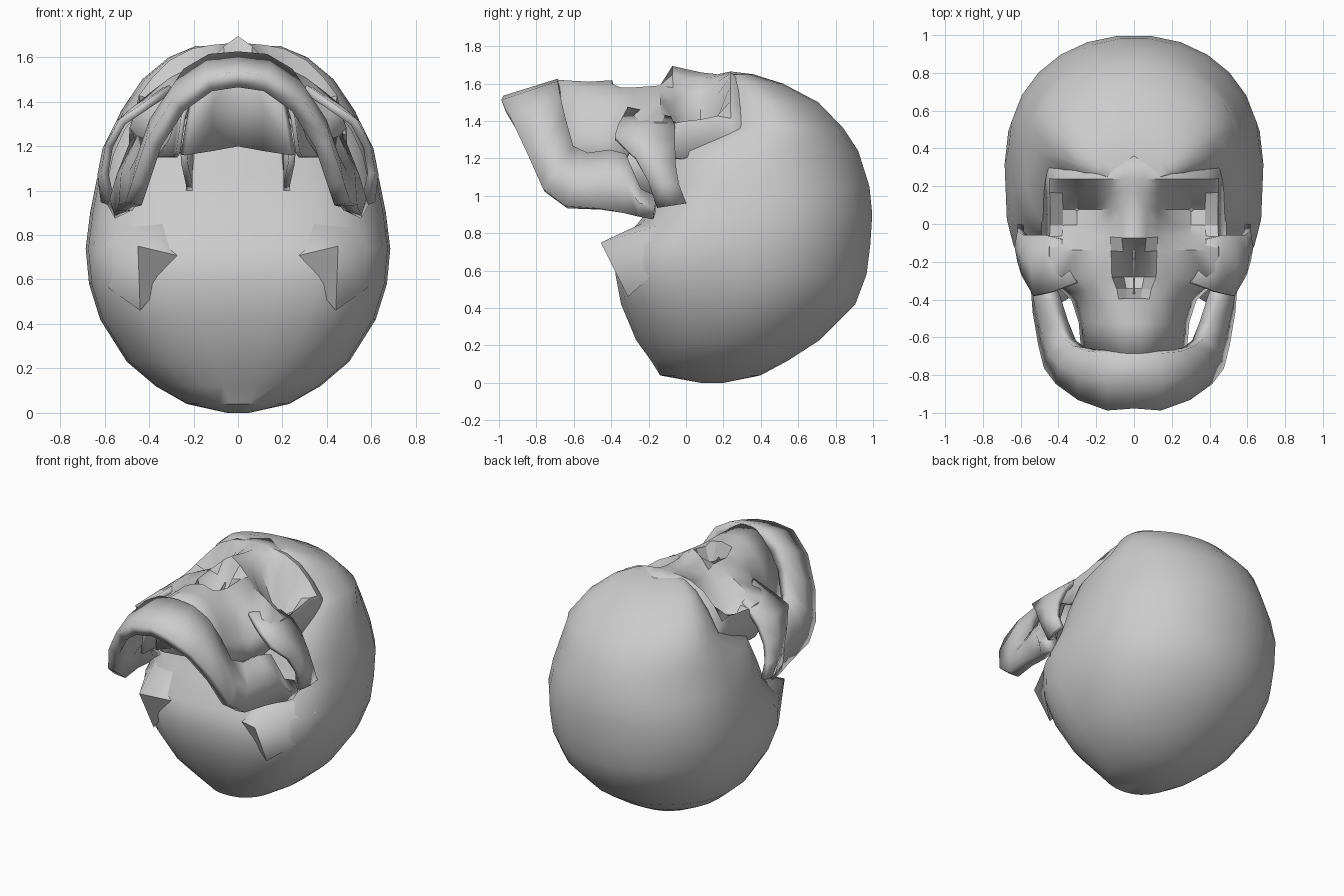
import bpy, bmesh, math
from mathutils import Vector

bone = bpy.data.materials.new("bone_grey")
bone.diffuse_color = (0.6, 0.6, 0.6, 1)


def finish(name, bm, mirror=False, thickness=0, angle=35):
    """Turn a bmesh into a shaded object, optionally mirrored and thickened."""
    if not thickness:
        bmesh.ops.recalc_face_normals(bm, faces=bm.faces)
    me = bpy.data.meshes.new(name)
    bm.to_mesh(me)
    bm.free()
    me.materials.append(bone)
    ob = bpy.data.objects.new(name, me)
    bpy.context.collection.objects.link(ob)
    bpy.ops.object.select_all(action='DESELECT')
    ob.select_set(True)
    bpy.context.view_layer.objects.active = ob
    bpy.ops.object.shade_smooth_by_angle(angle=math.radians(angle))
    if mirror:
        m = ob.modifiers.new("mirror", 'MIRROR')
        m.use_clip = True
        m.merge_threshold = 0.002
    if thickness:
        s = ob.modifiers.new("thickness", 'SOLIDIFY')
        s.thickness = thickness
        s.offset = 0
    return ob


def grid(rows, closed=False):
    """Skin rows of points with quads."""
    bm = bmesh.new()
    vs = [[bm.verts.new(p) for p in r] for r in rows]
    for a, b in zip(vs, vs[1:]):
        n = len(a)
        for i in range(n if closed else n - 1):
            j = (i + 1) % n
            bm.faces.new((a[i], a[j], b[j], b[i]))
    if closed:
        bm.faces.new(vs[0])
        bm.faces.new(vs[-1])
    return bm


def ribbon(name, stations, bulge, thickness):
    """Curved strip between two edges, with an outward bulge halfway."""
    rows = []
    for up, low in stations:
        u, l = Vector(up), Vector(low)
        mid = (u + l) / 2
        mid.x += bulge * min(1, mid.x / 0.35)
        rows.append([u, mid, l])
    return finish(name, grid(rows), True, thickness)


# Braincase: rings of (z, front y, back y, half width, front and back squareness)
RINGS = [(0.0, 0.08, 0.2, 0.05, 2.1, 2.0), (0.04, -0.14, 0.40, 0.23, 2.3, 2.0),
         (0.12, -0.19, 0.55, 0.37, 2.5, 2.0), (0.23, -0.27, 0.72, 0.50, 2.7, 2.0),
         (0.42, -0.35, 0.91, 0.62, 3.0, 2.0), (0.58, -0.38, 0.97, 0.67, 3.3, 2.1),
         (0.74, -0.36, 0.99, 0.685, 3.4, 2.1), (0.90, -0.22, 1.0, 0.665, 3.2, 2.1),
         (1.05, -0.17, 0.985, 0.635, 3.2, 2.0), (1.24, -0.11, 0.925, 0.58, 3.0, 1.95),
         (1.36, 0.16, 0.845, 0.525, 2.6, 1.9), (1.5, 0.18, 0.71, 0.43, 2.4, 1.85),
         (1.6, 0.2, 0.52, 0.31, 2.2, 1.9), (1.65, 0.23, 0.36, 0.19, 2.1, 2.0)]
SEG = 26
rings = []
for z, y0, y1, hw, front, back in RINGS:
    ring = []
    for i in range(SEG):
        a = 2 * math.pi * i / SEG
        c, s = math.cos(a), math.sin(a)
        k = 2 / (front if s < 0 else back)
        ring.append((hw * math.copysign(abs(c) ** k, c),
                     (y0 + y1) / 2 + (y1 - y0) / 2 * math.copysign(abs(s) ** k, s), z))
    rings.append(ring)
finish("braincase", grid(rings, True), angle=40)

# Face mask: rows of (y, width scale, heights from the midline outward)
COLS = (0, 0.06, 0.12, 0.2, 0.3, 0.38, 0.44, 0.48)
FACE = [
    (0.36, 1, (1.64, 1.635, 1.63, 1.60, 1.52, 1.43, 1.34, 1.20)),
    (0.24, 1, (1.655, 1.65, 1.645, 1.63, 1.58, 1.50, 1.41, 1.24)),
    (0.17, 1, (1.64, 1.63, 1.60, 1.53, 1.42, 1.40, 1.42, 1.24)),
    (0.08, 1, (1.65, 1.62, 1.55, 1.36, 1.29, 1.34, 1.40, 1.22)),
    (-0.01, 1, (1.67, 1.62, 1.55, 1.43, 1.33, 1.33, 1.39, 1.20)),
    (-0.07, 1, (1.685, 1.64, 1.57, 1.50, 1.40, 1.39, 1.38, 1.20)),
    (-0.14, 1, (1.50, 1.57, 1.58, 1.55, 1.50, 1.44, 1.39, 1.24)),
    (-0.28, 1, (1.36, 1.38, 1.57, 1.53, 1.46, 1.42, 1.38, 1.28)),
    (-0.35, 0.78, (1.40, 1.42, 1.57, 1.55, 1.49, 1.40, 1.30, 1.15)),
    (-0.40, 0.67, (1.61, 1.60, 1.59, 1.56, 1.50, 1.42, 1.30, 1.15)),
    (-0.52, 0.59, (1.60, 1.60, 1.59, 1.57, 1.51, 1.43, 1.32, 1.15)),
    (-0.685, 0.56, (1.61, 1.61, 1.60, 1.57, 1.51, 1.43, 1.33, 1.17)),
]
finish("face", grid([[(x * s, y, z) for x, z in zip(COLS, zs)]
                     for y, s, zs in FACE]), True, 0.02, 30)

# Nasal septum
finish("nasal_septum", grid([[(0, -0.1, 1.56), (0, -0.1, 1.36)],
                             [(0, -0.24, 1.46), (0, -0.24, 1.36)],
                             [(0, -0.38, 1.52), (0, -0.38, 1.38)]]), False, 0.01)

# Palate closing the upper jaw from below
finish("palate", grid([[(0, -0.54, 1.57), (0, -0.47, 1.38), (0, -0.45, 1.2)],
                       [(0.1, -0.55, 1.56), (0.12, -0.49, 1.38), (0.12, -0.47, 1.18)],
                       [(0.19, -0.6, 1.46), (0.22, -0.58, 1.32), (0.25, -0.56, 1.16)]]),
       True, 0.03)

# Plates behind the palate
finish("rear_palate_plate", grid([[(0.25, -0.5, 1.25), (0.24, -0.5, 1.12)],
                                  [(0.22, -0.32, 1.3), (0.22, -0.32, 1.03)],
                                  [(0.2, -0.08, 1.28), (0.22, -0.08, 0.98)]]), True, 0.03)

# Lower jaw: (tooth edge, lower edge) from chin to hinge
ribbon("lower_jaw", [
    ((0, -0.675, 1.59), (0, -0.965, 1.50)),
    ((0.12, -0.675, 1.58), (0.13, -0.975, 1.48)),
    ((0.22, -0.67, 1.52), (0.27, -0.92, 1.38)),
    ((0.29, -0.65, 1.40), (0.38, -0.84, 1.21)),
    ((0.34, -0.61, 1.25), (0.44, -0.76, 1.03)),
    ((0.38, -0.52, 1.21), (0.47, -0.64, 0.94)),
    ((0.42, -0.40, 1.23), (0.50, -0.46, 0.93)),
    ((0.45, -0.32, 1.21), (0.51, -0.33, 0.91)),
    ((0.50, -0.25, 1.02), (0.52, -0.25, 0.90)),
    ((0.52, -0.16, 0.98), (0.52, -0.17, 0.89))], 0.03, 0.075)

# Cheekbone and its arch back to the ear
ribbon("cheek_arch", [
    ((0.38, -0.08, 1.41), (0.30, -0.31, 1.46)),
    ((0.46, -0.06, 1.36), (0.43, -0.36, 1.37)),
    ((0.52, -0.06, 1.29), (0.52, -0.38, 1.31)),
    ((0.575, -0.06, 1.17), (0.58, -0.27, 1.20)),
    ((0.60, -0.04, 1.06), (0.60, -0.20, 1.08)),
    ((0.60, 0.0, 0.96), (0.57, -0.15, 0.94))], 0.015, 0.035)

# Pointed bone behind each ear
tip = (0.45, -0.455, 0.75)
base = [(0.32, -0.2, 0.87), (0.58, -0.02, 0.88), (0.65, -0.06, 0.76),
        (0.58, -0.20, 0.56), (0.44, -0.31, 0.46), (0.24, -0.33, 0.70)]
bm = bmesh.new()
t = bm.verts.new(tip)
bs = [bm.verts.new(p) for p in base]
for i in range(6):
    bm.faces.new((t, bs[i], bs[(i + 1) % 6]))
bm.faces.new(bs)
finish("ear_process", bm, True, 0, 50)
